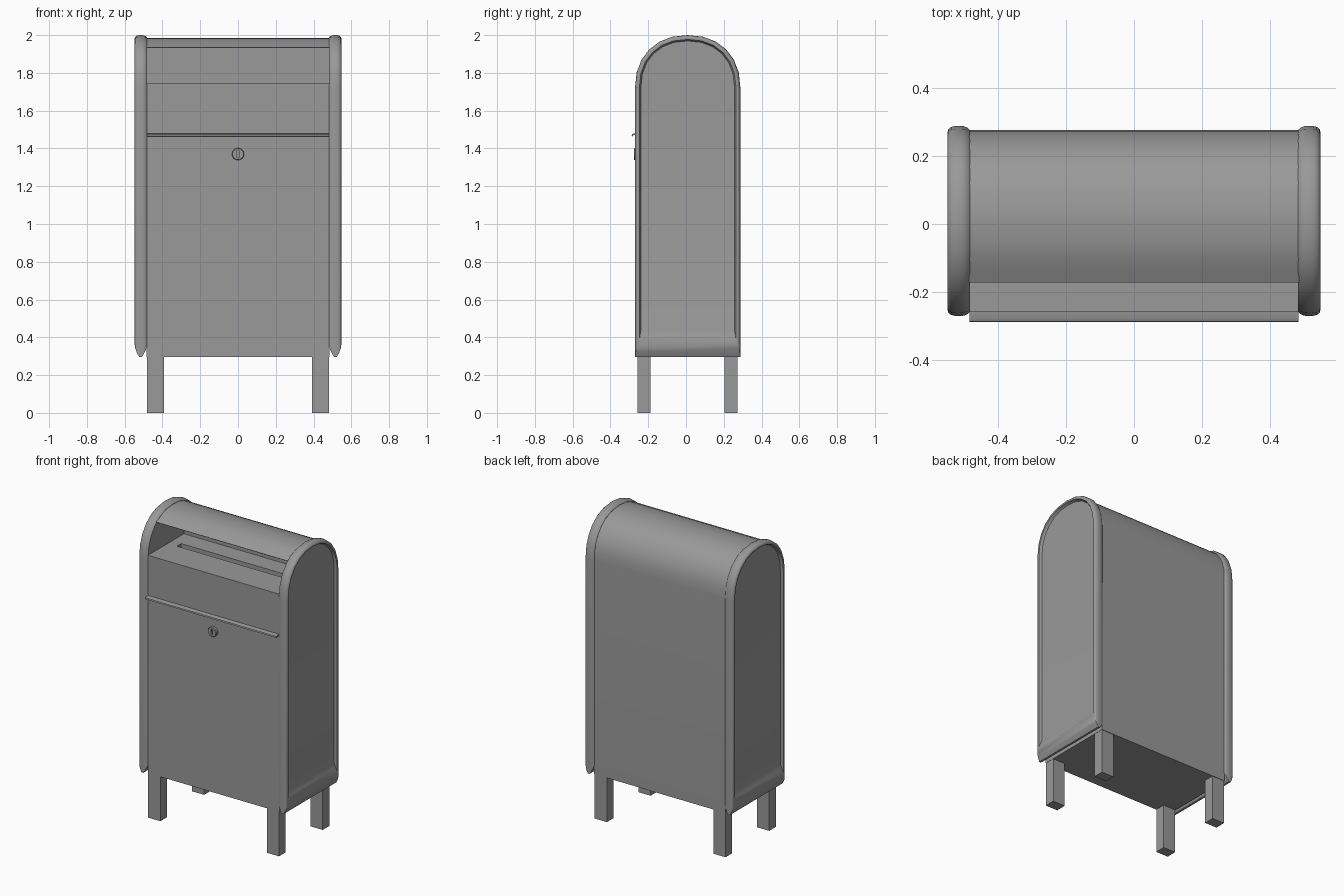
import bpy, bmesh, math

if "Cube" in bpy.data.objects:
    bpy.data.objects.remove(bpy.data.objects["Cube"])

YC, SPRING = 0.009, 1.72   # middle of the shell in y, height where the arch starts
BASE = 0.296               # underside of the shell

# Dark grey paint shared by all parts
paint = bpy.data.materials.new("dark_grey_paint")
paint.diffuse_color = (0.32, 0.32, 0.32, 1)
paint.use_nodes = True
paint.node_tree.nodes["Principled BSDF"].inputs["Base Color"].default_value = paint.diffuse_color


def arc(half, rise, n=16):
    """Slightly squared arch from the back (+y) over the top to the front (-y)."""
    pts = []
    for i in range(n + 1):
        a = math.pi * i / n
        c, s = math.cos(a), max(math.sin(a), 0.0)
        e = 2 / 2.2
        pts.append((YC + half * math.copysign(abs(c) ** e, c), SPRING + rise * s ** e))
    return pts


def finish(name, bm, angle=35):
    bmesh.ops.recalc_face_normals(bm, faces=bm.faces)
    me = bpy.data.meshes.new(name)
    bm.to_mesh(me)
    bm.free()
    me.materials.append(paint)
    ob = bpy.data.objects.new(name, me)
    bpy.context.collection.objects.link(ob)
    bpy.ops.object.select_all(action='DESELECT')
    ob.select_set(True)
    bpy.context.view_layer.objects.active = ob
    bpy.ops.object.shade_smooth_by_angle(angle=math.radians(angle))
    return ob


def loft(name, rings, angle=35):
    """Bridge closed rings of 3D points and cap both ends."""
    bm = bmesh.new()
    vs = [[bm.verts.new(p) for p in r] for r in rings]
    n = len(vs[0])
    for a, b in zip(vs, vs[1:]):
        for i in range(n):
            j = (i + 1) % n
            bm.faces.new((a[i], a[j], b[j], b[i]))
    bm.faces.new(vs[0])
    bm.faces.new(vs[-1])
    return finish(name, bm, angle)


def extrude_x(name, profile, half):
    return loft(name, [[(x, y, z) for y, z in profile] for x in (-half, half)])


def box(name, x0, x1, y0, y1, z0, z1):
    return loft(name, [[(x0, y0, z), (x1, y0, z), (x1, y1, z), (x0, y1, z)] for z in (z0, z1)])


# Body: arched shell with the letter opening notched into the upper front
HOOD_Y, FRONT, SHELF, OPEN_BACK = -0.171, -0.257, 1.746, 0.12
outer = [p for p in arc(0.267, 0.266) if p[0] > HOOD_Y + 0.01] + [(HOOD_Y, 1.934)]
inner = [p for p in reversed(arc(0.263, 0.262)) if HOOD_Y + 0.01 < p[0] < OPEN_BACK - 0.01]
profile = ([(FRONT, BASE), (YC + 0.267, BASE)] + outer + [(HOOD_Y + 0.002, 1.931)] + inner
           + [(OPEN_BACK, 1.95), (OPEN_BACK, SHELF), (FRONT, SHELF)])
body = extrude_x("body", profile, 0.484)

# Letter slot cut in the shelf
cutter = box("slot_cutter", -0.415, 0.415, -0.05, -0.005, 1.72, 1.80)
cutter.hide_render = True
cutter.hide_set(True)
cut = body.modifiers.new("slot", 'BOOLEAN')
cut.object = cutter
cut.operation = 'DIFFERENCE'
cut.solver = 'EXACT'

# End caps: rounded rim, recessed panel, sloped lip at the bottom
# each ring: inset from the outline, x, bottom z
RINGS = [(0.012, 0.482, 0.350), (0.006, 0.488, 0.335), (0.001, 0.499, 0.311),
         (0.0, 0.509, 0.296), (0.0, 0.523, 0.296), (0.003, 0.537, 0.322),
         (0.010, 0.545, 0.345), (0.017, 0.547, 0.362), (0.023, 0.545, 0.382),
         (0.026, 0.536, 0.407), (0.031, 0.528, 0.435)]
for side, label in ((-1, "left"), (1, "right")):
    rings = []
    for d, x, zb in RINGS:
        h = 0.279 - d
        pts = [(YC + h, zb)] + arc(h, 0.28 - d, 12) + [(YC - h, zb)]
        rings.append([(side * x, y, z) for y, z in pts])
    loft(label + "_end_cap", rings, 40)

# Legs
for x0, lx in ((-0.482, "left"), (0.392, "right")):
    for y0, ly in ((-0.257, "front"), (0.203, "back")):
        box(f"{ly}_{lx}_leg", x0, x0 + 0.09, y0, y0 + 0.07, 0.0, BASE)

# Door lip: thin ledge curling down at its front edge
extrude_x("door_lip", [(-0.25, 1.479), (-0.278, 1.479), (-0.286, 1.475), (-0.288, 1.466),
                       (-0.284, 1.464), (-0.279, 1.470), (-0.25, 1.470)], 0.483)


# Lock: round plate with a keyhole recess
def ring(rx, rz, y, n=24):
    return [(rx * math.cos(2 * math.pi * i / n), y, 1.37 + rz * math.sin(2 * math.pi * i / n))
            for i in range(n)]


loft("lock", [ring(0.032, 0.032, -0.25), ring(0.032, 0.032, -0.272), ring(0.029, 0.029, -0.276),
              ring(0.007, 0.022, -0.276), ring(0.007, 0.022, -0.262)])
